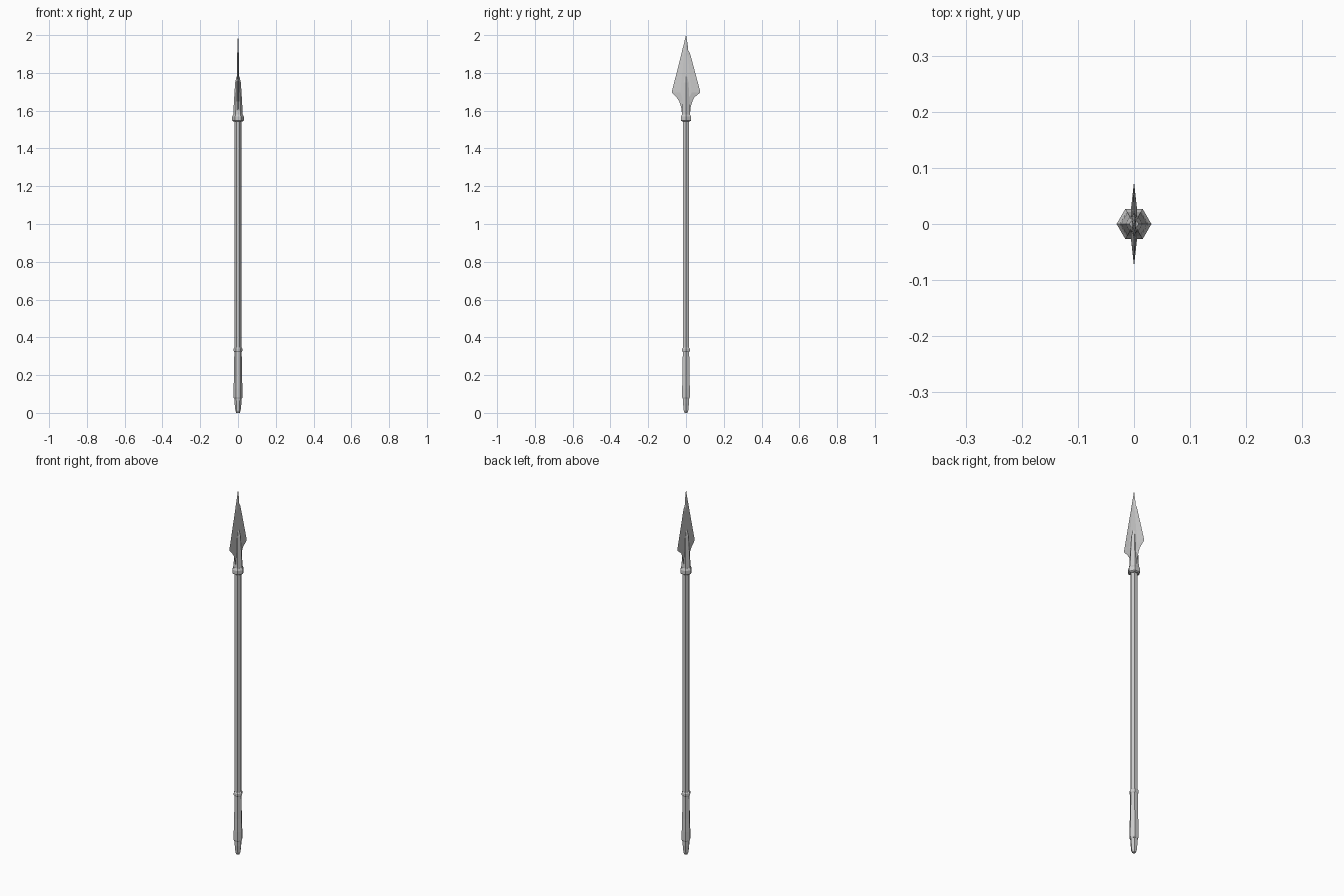
import bpy, bmesh
from math import cos, sin, pi

if "Cube" in bpy.data.objects:
    bpy.data.objects.remove(bpy.data.objects["Cube"])


def finish(name, bm):
    bmesh.ops.recalc_face_normals(bm, faces=bm.faces[:])
    mesh = bpy.data.meshes.new(name)
    bm.to_mesh(mesh)
    bm.free()
    obj = bpy.data.objects.new(name, mesh)
    bpy.context.collection.objects.link(obj)
    return obj


def loft(name, rings):
    """Skin a stack of equal-sized vertex rings and cap both ends."""
    bm = bmesh.new()
    rows = [[bm.verts.new(p) for p in ring] for ring in rings]
    n = len(rows[0])
    for a, b in zip(rows, rows[1:]):
        for i in range(n):
            j = (i + 1) % n
            bm.faces.new((a[i], a[j], b[j], b[i]))
    bm.faces.new(rows[0])
    bm.faces.new(rows[-1])
    bmesh.ops.remove_doubles(bm, verts=bm.verts[:], dist=1e-5)
    return finish(name, bm)


def hex_turned(name, profile):
    """Six-sided turned part from (radius, z) pairs, corners on the x axis."""
    return loft(name, [[(r * cos(i * pi / 3), r * sin(i * pi / 3), z)
                        for i in range(6)] for r, z in profile])


# wooden pole
hex_turned("shaft", [(0.018, 0.05), (0.018, 1.56)])

# butt cap and its flared sleeve
hex_turned("butt_cap", [(0.009, 0), (0.014, 0.012), (0.018, 0.05), (0.019, 0.08)])
hex_turned("butt_sleeve", [(0.020, 0.075), (0.0235, 0.082), (0.0235, 0.13),
                           (0.021, 0.2), (0.0195, 0.33)])
hex_turned("grip_ring", [(0.019, 0.322), (0.0235, 0.328),
                         (0.0235, 0.34), (0.019, 0.346)])

# collar below the head
hex_turned("collar", [(0.024, 1.543), (0.031, 1.548), (0.031, 1.568),
                      (0.025, 1.58)])

# tapering socket that grips the blade
hex_turned("socket", [(0.025, 1.575), (0.023, 1.62), (0.019, 1.69),
                      (0.015, 1.75), (0.008, 1.78)])

# nicked leaf blade: (z, left edge, right edge, half thickness at ridge)
blade_rows = [
    (1.58, -0.021, 0.021, 0.005),
    (1.62, -0.026, 0.025, 0.005),
    (1.65, -0.036, 0.034, 0.005),
    (1.67, -0.050, 0.043, 0.005),
    (1.695, -0.075, 0.075, 0.005),
    (1.71, -0.0725, 0.073, 0.005),
    (1.89, -0.027, 0.025, 0.004),
    (1.908, -0.0225, 0.019, 0.004),
    (1.92, -0.020, 0.011, 0.0035),
    (1.95, -0.012, 0.009, 0.003),
    (2.0, -0.0005, 0.0005, 0.0003),
]
loft("blade", [[(0, l, z), (t, l * 0.4, z), (t, r * 0.4, z),
                (0, r, z), (-t, r * 0.4, z), (-t, l * 0.4, z)]
               for z, l, r, t in blade_rows])
